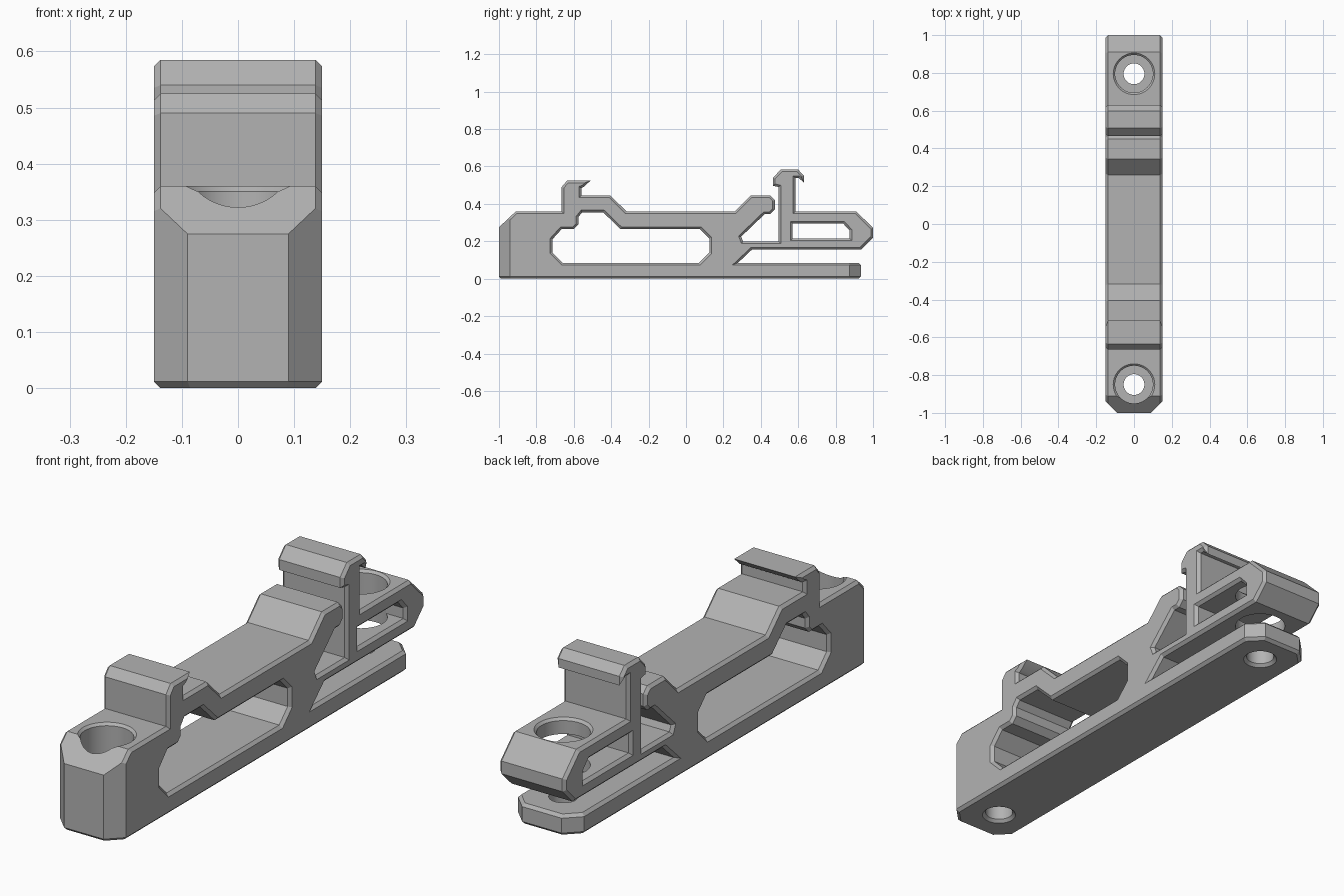
import bpy, bmesh, math
from mathutils import Matrix, Vector

if "Cube" in bpy.data.objects:
    bpy.data.objects.remove(bpy.data.objects["Cube"], do_unlink=True)

HALF, CH = 0.15, 0.012  # half width, chamfer size

grey = bpy.data.materials.new("plastic_grey")
grey.use_nodes = True
colour = (0.45, 0.45, 0.45, 1)
grey.diffuse_color = colour
grey.node_tree.nodes["Principled BSDF"].inputs["Base Color"].default_value = colour


def add_object(name, bm):
    bmesh.ops.recalc_face_normals(bm, faces=bm.faces)
    mesh = bpy.data.meshes.new(name)
    bm.to_mesh(mesh)
    bm.free()
    ob = bpy.data.objects.new(name, mesh)
    bpy.context.collection.objects.link(ob)
    return ob


def evaluated_mesh(ob):
    bpy.context.view_layer.update()
    deps = bpy.context.evaluated_depsgraph_get()
    return bpy.data.meshes.new_from_object(ob.evaluated_get(deps))


def chamfered_plate(name, loops):
    """Side profile with openings, extruded across x with chamfered rims."""
    cu = bpy.data.curves.new(name, "CURVE")
    cu.dimensions, cu.fill_mode = "2D", "BOTH"
    cu.extrude, cu.bevel_depth, cu.offset = HALF - CH, CH, -CH
    cu.bevel_resolution = 0
    for loop in loops:
        sp = cu.splines.new("POLY")
        sp.points.add(len(loop) - 1)
        for p, (y, z) in zip(sp.points, loop):
            p.co = (y, z, 0, 1)
        sp.use_cyclic_u = True
    temp = bpy.data.objects.new(name + "_curve", cu)
    bpy.context.collection.objects.link(temp)
    mesh = evaluated_mesh(temp)
    bpy.data.objects.remove(temp, do_unlink=True)
    bm = bmesh.new()
    bm.from_mesh(mesh)
    bmesh.ops.remove_doubles(bm, verts=bm.verts, dist=0.0004)
    # local x, y, z become world y, z, x
    bm.transform(Matrix(((0, 0, 1, 0), (1, 0, 0, 0), (0, 1, 0, 0), (0, 0, 0, 1))))
    return add_object(name, bm)


def bolt_cutter(y):
    """Stepped bolt hole with countersunk rims."""
    profile = [(0, -.1), (.067, -.1), (.067, 0), (.055, CH), (.055, .085),
               (.1, .085), (.1, .35), (.11, .36), (.11, .7), (0, .7)]
    bm = bmesh.new()
    vs = [bm.verts.new((r, 0, z)) for r, z in profile]
    es = [bm.edges.new(pair) for pair in zip(vs, vs[1:])]
    bmesh.ops.spin(bm, geom=vs + es, axis=(0, 0, 1), cent=(0, 0, 0),
                   angle=math.tau, steps=48)
    bmesh.ops.remove_doubles(bm, verts=bm.verts, dist=0.0001)
    bm.transform(Matrix.Translation((0, y, 0)))
    return add_object("bolt_cutter", bm)


def corner_cutter(sx, sy, end, profile):
    """Diagonal corner cut; profile is (distance outwards, height)."""
    out = Vector((sx, sy, 0)).normalized()
    along = Vector((-out.y, out.x, 0))
    base = Vector((sx * 0.12, end - sy * 0.03, 0))
    bm = bmesh.new()
    vs = [bm.verts.new(base + out * d + along * -0.15 + Vector((0, 0, z)))
          for d, z in profile]
    face = bm.faces.new(vs)
    ext = bmesh.ops.extrude_face_region(bm, geom=[face])
    new = [v for v in ext["geom"] if isinstance(v, bmesh.types.BMVert)]
    bmesh.ops.translate(bm, verts=new, vec=along * 0.3)
    return add_object("corner_cutter", bm)


# Outline of the body: front block, front hook, beam, spring arm, rear hook, strip
outline = [
    (-1, CH), (-1, .275), (-.91, .36), (-.665, .36), (-.665, .49), (-.635, .525),
    (-.51, .525), (-.545, .492), (-.56, .485), (-.56, .445), (-.405, .445),
    (-.318, .36), (.26, .36), (.345, .445), (.45, .445), (.475, .42), (.475, .37),
    (.45, .345), (.42, .345), (.295, .225), (.305, .2), (.495, .2), (.495, .49),
    (.465, .497), (.465, .54), (.508, .585), (.598, .585), (.63, .552),
    (.63, .515), (.603, .538), (.585, .538), (.585, .36), (.91, .36), (1, .272),
    (1, .22), (.935, .155), (.352, .155), (.278, .085), (.923, .085), (.935, .073),
    (.935, CH), (.923, 0), (-.988, 0)]
main_window = [
    (-.715, .21), (-.665, .265), (-.6, .265), (-.575, .29), (-.575, .33),
    (-.555, .355), (-.443, .355), (-.35, .265), (.075, .265), (.125, .215),
    (.125, .14), (.07, .085), (-.66, .085), (-.715, .14)]
arm_window = [(.57, .295), (.84, .295), (.875, .258), (.875, .215), (.57, .215)]
body = chamfered_plate("clip_body", [outline, main_window, arm_window])

# Bolt holes and diagonal end corners
front_cut = [(0, CH), (-CH, 0), (-CH, -.1), (.2, -.1), (.2, .7), (0, .7)]
strip_cut = [(0, CH), (-CH, 0), (-CH, -.1), (.2, -.1), (.2, .12), (-CH, .12),
             (-CH, .085), (0, .073)]
cutters = [bolt_cutter(-.85), bolt_cutter(.795)]
for side in (-1, 1):
    cutters.append(corner_cutter(side, -1, -1, front_cut))
    cutters.append(corner_cutter(side, 1, .935, strip_cut))
for c in cutters:
    c.hide_render = True
    mod = body.modifiers.new("cut", "BOOLEAN")
    mod.operation, mod.solver, mod.object = "DIFFERENCE", "EXACT", c

# Bake the cuts and tidy up
mesh = evaluated_mesh(body)
body.modifiers.clear()
body.data = mesh
for c in cutters:
    bpy.data.objects.remove(c, do_unlink=True)
mesh.materials.clear()
mesh.materials.append(grey)
for p in mesh.polygons:
    p.material_index = 0
bpy.context.view_layer.objects.active = body
body.select_set(True)
bpy.ops.object.shade_smooth_by_angle(angle=math.radians(20))
